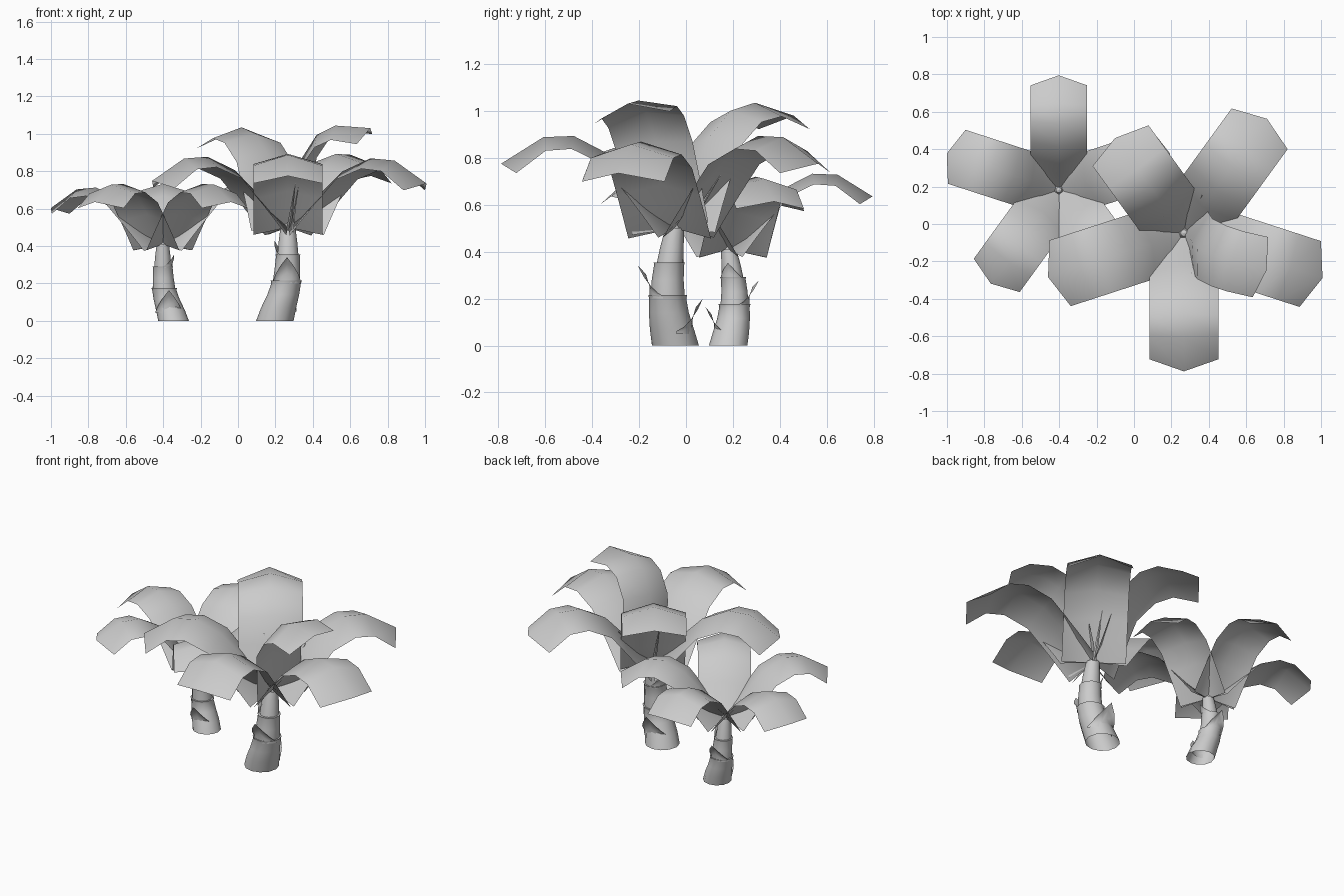
import bpy, math
from mathutils import Vector, Matrix

if "Cube" in bpy.data.objects:
    bpy.data.objects.remove(bpy.data.objects["Cube"])

grey = bpy.data.materials.new("plain_grey")
grey.diffuse_color = (0.6, 0.6, 0.6, 1)
grey.use_nodes = True
grey.node_tree.nodes["Principled BSDF"].inputs["Base Color"].default_value = grey.diffuse_color

# leaf rows: (midrib r, midrib h, edge r, edge h), measured from the crown
ROWS = [(0, 0, .07, -.04), (.1, .105, .142, .06), (.17, .195, .21, .15),
        (.28, .315, .305, .272), (.43, .393, .44, .338), (.56, .388, .55, .33),
        (.74, .275, .675, .235)]
HALF = .185
CROWN = Vector((0, 0, .5))


def make(name, verts, faces, place, angle=40):
    me = bpy.data.meshes.new(name)
    me.from_pydata([place @ Vector(v) for v in verts], [], faces)
    me.materials.append(grey)
    ob = bpy.data.objects.new(name, me)
    bpy.context.collection.objects.link(ob)
    bpy.ops.object.select_all(action='DESELECT')
    bpy.context.view_layer.objects.active = ob
    ob.select_set(True)
    bpy.ops.object.shade_smooth_by_angle(angle=math.radians(angle))
    return ob


def tube(name, rings, place, n=12):
    """Open round tube through rings of (x, y, z, radius)."""
    v, f = [], []
    for x, y, z, r in rings:
        v += [(x + r * math.cos(2 * math.pi * i / n),
               y + r * math.sin(2 * math.pi * i / n), z) for i in range(n)]
    for k in range(len(rings) - 1):
        for i in range(n):
            j = (i + 1) % n
            f.append((k * n + i, k * n + j, k * n + n + j, k * n + n + i))
    return make(name, v, f, place)


def turn(degrees, axis):
    return Matrix.Rotation(math.radians(degrees), 4, axis)


def leaf(place, heading, tilt=0, stretch=1.0, size=1.0, roll=0, stalk=False):
    """Arched broad leaf with pointed ends, with an optional stalk beneath."""
    m = (place @ Matrix.Translation(CROWN) @ turn(heading, 'Z') @ turn(roll, 'X')
         @ turn(-tilt, 'Y') @ Matrix.Scale(size, 4))
    v, f = [], []
    for mr, mh, er, eh in ROWS:
        s = stretch
        v += [(er * s, -HALF, eh), (mr * s, 0, mh), (er * s, HALF, eh)]
    for k in range(len(ROWS) - 1):
        a = 3 * k
        f += [(a, a + 3, a + 4, a + 1), (a + 1, a + 4, a + 5, a + 2)]
    make("leaf", v, f, m, 60)
    if stalk:
        tube("leaf_stalk", [(0, 0, -.03, .016), (.1, .015, .06, .011), (.22, .04, .235, .002)], m, 6)


def husk(place, centre, z0, z1, radius, heading, flare, spread=75):
    """Pointed sheath wrapped round the trunk, its tip leaning outward."""
    n, v, f = 8, [], []
    for i in range(n + 1):
        t = 2 * i / n - 1
        a = math.radians(heading + t * spread)
        peak = (1 - abs(t)) ** 1.5
        for h in (0, .4, .75, 1):
            r = radius + flare * peak * h ** 4
            v.append((centre[0] + r * math.cos(a), centre[1] + r * math.sin(a),
                      z0 + (z1 - z0) * h * (.08 + .92 * peak)))
    for i in range(n):
        for h in range(3):
            a = i * 4 + h
            f.append((a, a + 4, a + 5, a + 1))
    make("trunk_husk", v, f, place)


def plant(place, leaves):
    # three tapering trunk sections, each ending in a lip
    tube("trunk_lower", [(-.07, .003, 0, .1), (-.05, -.012, .07, .094), (-.025, -.025, .14, .085),
                         (-.01, -.03, .2, .079), (-.009, -.03, .215, .083), (-.009, -.03, .215, .07)], place)
    tube("trunk_middle", [(-.01, -.03, .19, .074), (-.003, -.03, .28, .068),
                          (0, -.024, .345, .064), (0, -.023, .355, .067), (0, -.023, .355, .05)], place)
    tube("trunk_upper", [(0, -.023, .33, .058), (0, -.012, .42, .05), (0, 0, .5, .04)], place)
    tube("crown_bud", [(0, 0, .48, .03), (0, 0, .515, .03), (0, 0, .535, .018), (0, 0, .54, .001)], place, 8)
    # pointed husks
    husk(place, (-.04, -.015), .05, .2, .09, 90, .045)
    husk(place, (-.005, -.03), .2, .34, .077, -90, .05)
    husk(place, (0, -.022), .345, .43, .062, 160, .015)
    for spec in leaves:
        leaf(place, *spec)


# large plant: four spreading leaves and two raised ones
plant(Matrix.Translation((.267, -.048, 0)),
      [(-90, 0, 1.0, 1.0, 0, True), (-18, -3, 1.035), (54, 0, 1.02, 1.0, 0, True),
       (198, -2, 1.02), (126, 17, 1.0, 1.0, 0, True), (-14.5, 28, 1.0, .91, 9)])

# small plant: turned half round, five spreading leaves
plant(Matrix.Translation((-.402, .182, 0)) @ turn(180, 'Z') @ Matrix.Scale(.82, 4),
      [(-90, 0, 1.01), (-18, -3, 1.02), (54, 0, 1.02), (198, -2, 1.02), (126, 0, 1.02)])
